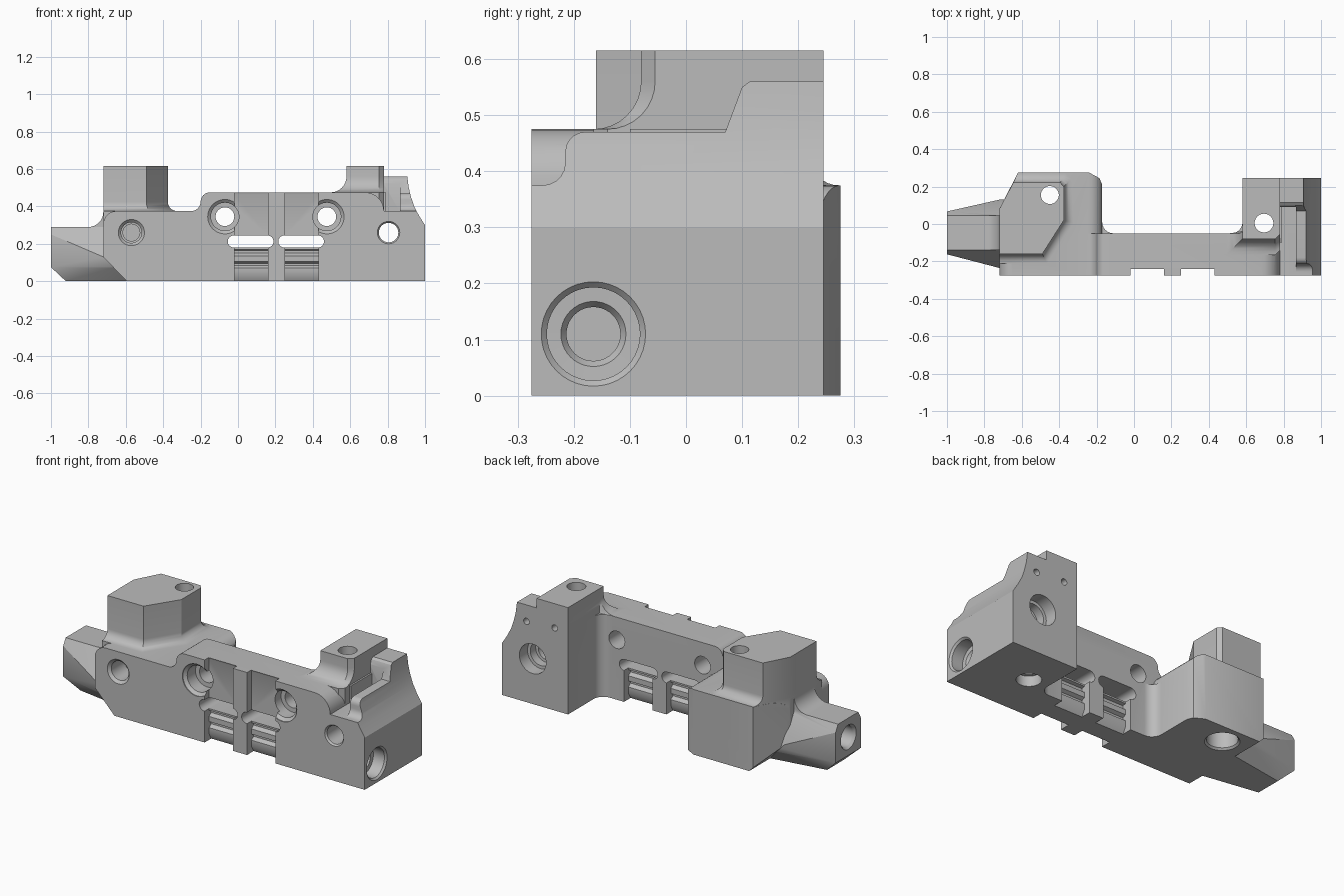
import bpy, bmesh, math
from mathutils import Vector

cube = bpy.data.objects.get("Cube")
if cube:
    bpy.data.objects.remove(cube, do_unlink=True)

metal = bpy.data.materials.new("machined_grey")
metal.use_nodes = True
grey = (0.5, 0.5, 0.5, 1)
metal.diffuse_color = grey
for node in metal.node_tree.nodes:
    if node.type == 'BSDF_PRINCIPLED':
        node.inputs["Base Color"].default_value = grey

helpers = []


def place(axis, u, v, t):
    """Put a 2D point (u, v) on the plane at distance t along an axis."""
    return {'x': (t, u, v), 'y': (u, t, v), 'z': (u, v, t)}[axis]


def finish(name, bm):
    bmesh.ops.recalc_face_normals(bm, faces=bm.faces)
    mesh = bpy.data.meshes.new(name)
    bm.to_mesh(mesh)
    bm.free()
    mesh.materials.append(metal)
    obj = bpy.data.objects.new(name, mesh)
    bpy.context.scene.collection.objects.link(obj)
    obj.hide_render = True
    helpers.append(obj)
    return obj


def loft(name, rings):
    bm = bmesh.new()
    rows = [[bm.verts.new(p) for p in ring] for ring in rings]
    n = len(rows[0])
    for a, b in zip(rows, rows[1:]):
        for i in range(n):
            j = (i + 1) % n
            bm.faces.new((a[i], a[j], b[j], b[i]))
    bm.faces.new(rows[0])
    bm.faces.new(rows[-1])
    return finish(name, bm)


def prism(name, axis, pts, start, end):
    return loft(name, [[place(axis, u, v, t) for u, v in pts] for t in (start, end)])


def box(name, x0, x1, y0, y1, z0, z1):
    return prism(name, 'z', [(x0, y0), (x1, y0), (x1, y1), (x0, y1)], z0, z1)


def arc(cu, cv, r, a0, a1, n=8):
    angles = [math.radians(a0 + (a1 - a0) * i / n) for i in range(n + 1)]
    return [(cu + r * math.cos(a), cv + r * math.sin(a)) for a in angles]


def bore(name, axis, u, v, steps):
    """Turned cutter from (position, radius) steps."""
    return loft(name, [[place(axis, p, q, t) for p, q in arc(u, v, r, 0, 360, 40)[:-1]]
                       for t, r in steps])


def flared_tower(name, outline, low, base, radius, top):
    """Column whose foot spreads in a concave fillet; outline = x, y, spread x, spread y."""
    levels = [(low, radius)]
    for i in range(9):
        a = math.radians(90 * i / 8)
        levels.append((base + radius * (1 - math.cos(a)), radius * (1 - math.sin(a))))
    levels.append((top, 0))
    return loft(name, [[(x + dx * s, y + dy * s, z) for x, y, dx, dy in outline]
                       for z, s in levels])


def boolean(target, tool, operation):
    mod = target.modifiers.new(tool.name, 'BOOLEAN')
    mod.operation, mod.solver, mod.object = operation, 'EXACT', tool


# Left block: plan outline limited by the front profile
body = prism("mount_body", 'z', [(-.72, -.275), (-.17, -.275), (-.17, .21), (-.185, .245), (-.24, .275),
                                 (-.62, .275), (-.72, .08)], -.01, .5)
left_profile = prism("left_profile", 'y', [(-.595, 0), (-.1, 0), (-.1, .305)]
                     + arc(-.24, .305, .07, 0, 90) + arc(-.65, .305, .07, 90, 180)
                     + [(-.72, .13)], -.4, .4)
boolean(body, left_profile, 'INTERSECT')

# Bridge with its shoulder curves
bridge = prism("bridge", 'y', [(-.3, 0), (.8, 0), (.8, .375), (.78, .375)]
               + arc(.68, .375, .1, 10, 90) + arc(-.15, .425, .05, 90, 180, 6)
               + arc(-.25, .425, .05, 0, -90, 6) + [(-.3, .375)], -.275, -.05)

# Right block with concave outer side
right_base = box("right_base", .58, .79, -.1, .245, 0, .475)
end_block = prism("end_block", 'y', [(.78, 0), (1, 0), (1, .3), (.968, .35), (.942, .4), (.925, .45),
                                     (.913, .5), (.905, .56), (.78, .56)], -.275, .245)
stepped_top = prism("stepped_top", 'x', [(-.3, .375), (-.255, .375)] + arc(-.255, .415, .04, -90, 0, 5)
                    + arc(-.18, .435, .035, 180, 90, 5)
                    + [(.07, .47), (.1, .55), (.115, .561), (.115, .7), (-.3, .7)], .7, 1.1)
channel = box("channel", .7, .865, -.3, .09, .375, .7)
for tool in (stepped_top, channel):
    boolean(end_block, tool, 'DIFFERENCE')

# Towers
left_tower = flared_tower("left_tower", [(-.72, -.16, 0, -1), (-.49, -.16, .5, -1), (-.375, .02, 1, -.3),
                                         (-.375, .2, 1, 1), (-.395, .222, .6, 1),
                                         (-.645, .222, .5, 1), (-.72, .08, 0, 0)],
                          .2, .375, .05, .615)
right_tower = flared_tower("right_tower", [(.58, -.08, -1, -1), (.755, -.08, 0, -1), (.78, -.055, 0, -1),
                                           (.78, .245, 0, 0), (.58, .245, 0, 0),
                                           (.58, -.04, 0, 0), (.58, -.052, -1, 0)],
                           .3, .475, .085, .615)

# Tapered arm on the left end
bm = bmesh.new()
for y_top, y_mid, y_root, y_low, y_low_root in ((-.14, -.162, -.235, -.12, -.18),
                                                (.045, .067, .13, .03, .09)):
    for p in ((-1, y_top, .29), (-1, y_mid, .25), (-1, y_mid, .075), (-.92, y_low, 0), (-.55, y_low_root, 0),
              (-.66, y_root, .075), (-.72, y_root, .13), (-.66, y_top, .29)):
        bm.verts.new(p)
hull = bmesh.ops.convex_hull(bm, input=bm.verts)
spare = {g for g in hull["geom_interior"] + hull["geom_unused"] if isinstance(g, bmesh.types.BMVert)}
bmesh.ops.delete(bm, geom=list(spare), context='VERTS')
arm = finish("arm", bm)
arm_fillet = prism("arm_fillet", 'y', [(-.7, .25), (-.8, .25), (-.8, .29)]
                   + arc(-.8, .37, .08, -80, 0, 6) + [(-.7, .37)], -.14, .045)

# Upright fillets where the bridge meets the blocks
right_fillet = prism("right_fillet", 'z', [(.6, -.07), (.52, -.07)] + arc(.52, .01, .06, -90, 0, 6)
                     + [(.6, .01)], 0, .475)
left_fillet = prism("left_fillet", 'z', [(-.19, .01), (-.17, .01)] + arc(-.11, .01, .06, 180, 270, 6)
                    + [(-.11, -.07), (-.19, -.07)], 0, .305)

for part in (bridge, right_base, end_block, left_tower, right_tower, arm, arm_fillet,
             right_fillet, left_fillet):
    boolean(body, part, 'UNION')

# Ribbed recesses and slots, repeated on both sides of the centre rib
ribs = [(0, .02), (.035, 0), (.07, 0), (.085, .02), (.095, .02), (.105, 0), (.135, 0),
        (.15, .02), (.165, .02), (.17, 0)]
cutters = []
for x, slot_x in ((-.02, -.055), (.25, .215)):
    front = [(-.32, -.02), (-.235, -.02)] + [(-.235 + d, z) for z, d in ribs]
    front += [(-.235, .465), (-.25, .5), (-.32, .5)]
    cutters.append(prism("front_recess", 'x', front, x, x + .18))
    back = [(0, -.02), (-.09, -.02)] + [(-.09 - d, z) for z, d in ribs]
    cutters.append(prism("back_recess", 'x', back + [(-.09, .2), (0, .2)], x, x + .18))
    cutters.append(prism("slot", 'y', arc(slot_x + .0325, .2125, .0325, 90, 270)
                         + arc(slot_x + .2125, .2125, .0325, -90, 90), -.32, 0))

# Bores
for x in (-.07, .475):
    cutters.append(bore("bolt_hole", 'y', x, .345, [(-.3, .092), (-.27, .092), (-.255, .075), (-.18, .075),
                                                    (-.179, .05), (.02, .05)]))
cutters += [
    bore("left_pin_hole", 'y', -.57, .26, [(-.3, .07), (-.275, .07), (-.26, .055), (-.14, .055),
                                          (-.139, .045), (-.1, .045)]),
    bore("right_pin_hole", 'y', .805, .26, [(-.3, .06), (-.275, .06), (-.265, .052), (.12, .052),
                                           (.121, .068), (.17, .068), (.171, .085), (.3, .085)]),
    bore("side_hole", 'x', -.165, .11, [(1.05, .093), (1, .093), (.99, .083), (.92, .083), (.919, .058),
                                        (.905, .048), (.72, .048)]),
    bore("arm_hole", 'x', -.05, .18, [(-1.05, .07), (-1, .07), (-.985, .06), (-.75, .06)]),
    bore("left_down_hole", 'z', -.45, .155, [(.7, .048), (.1, .048), (.099, .08), (.01, .08), (0, .09),
                                             (-.05, .09)]),
    bore("right_down_hole", 'z', .695, .005, [(.7, .05), (.06, .05), (.059, .065), (-.05, .065)]),
    bore("back_pin_hole_a", 'y', .845, .465, [(.3, .018), (.2, .018)]),
    bore("back_pin_hole_b", 'y', .665, .475, [(.3, .018), (.2, .018)]),
]
for cutter in cutters:
    boolean(body, cutter, 'DIFFERENCE')

# Bake the booleans, drop the helpers and shade
graph = bpy.context.evaluated_depsgraph_get()
graph.update()
baked = bpy.data.meshes.new_from_object(body.evaluated_get(graph))
body.modifiers.clear()
body.data = baked
body.hide_render = False
baked.materials.clear()
baked.materials.append(metal)
for poly in baked.polygons:
    poly.material_index = 0
for obj in helpers:
    if obj is not body:
        bpy.data.objects.remove(obj, do_unlink=True)
bpy.ops.object.select_all(action='DESELECT')
body.select_set(True)
bpy.context.view_layer.objects.active = body
bpy.ops.object.shade_smooth_by_angle(angle=math.radians(30))
